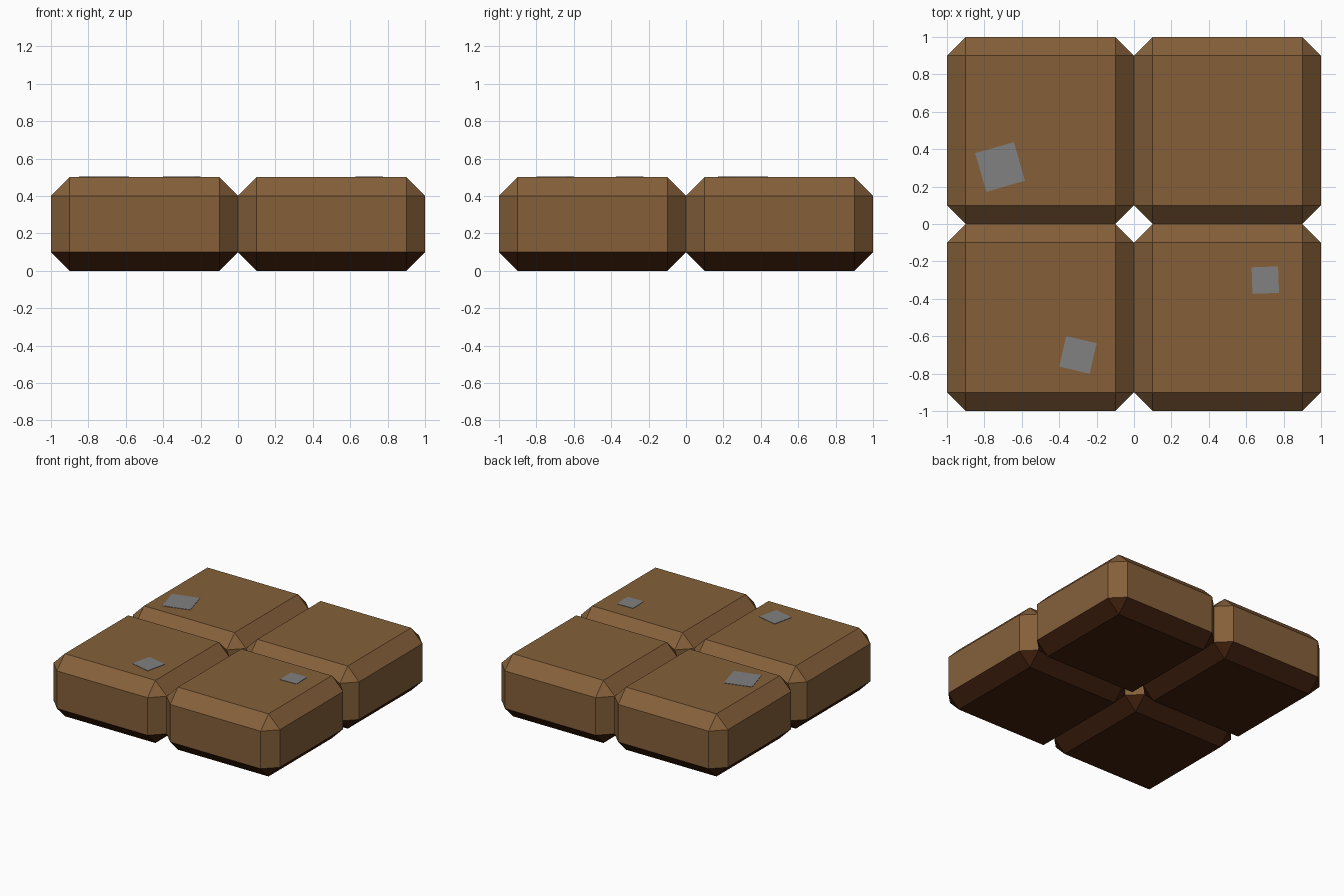
import bpy, bmesh, math
from mathutils import Matrix

if "Cube" in bpy.data.objects:
    bpy.data.objects.remove(bpy.data.objects["Cube"])


def material(name, rgb):
    m = bpy.data.materials.new(name)
    m.diffuse_color = (*rgb, 1)
    m.use_nodes = True
    m.node_tree.nodes["Principled BSDF"].inputs["Base Color"].default_value = m.diffuse_color
    return m


brown = material("earth brown", (0.235, 0.117, 0.042))
dark = material("dark underside brown", (0.052, 0.014, 0.004))
grey = material("stone grey", (0.22, 0.22, 0.22))


def box(name, center, size, mats, bevel=0.0, angle=0.0):
    bm = bmesh.new()
    bmesh.ops.create_cube(bm, size=1, matrix=Matrix.Diagonal((*size, 1)))
    if bevel:
        bmesh.ops.bevel(bm, geom=bm.edges[:], offset=bevel, segments=1,
                        profile=0.5, affect='EDGES')
    bm.normal_update()
    # downward facing faces take the second colour
    for f in bm.faces:
        f.material_index = 1 if len(mats) > 1 and f.normal.z < -0.1 else 0
    me = bpy.data.meshes.new(name)
    bm.to_mesh(me)
    bm.free()
    for m in mats:
        me.materials.append(m)
    ob = bpy.data.objects.new(name, me)
    ob.location = center
    ob.rotation_euler.z = math.radians(angle)
    bpy.context.collection.objects.link(ob)
    return ob


# Four chamfered ground blocks
for side, x in (("left", -0.5), ("right", 0.5)):
    for end, y in (("front", -0.5), ("back", 0.5)):
        box(f"ground_block_{end}_{side}", (x, y, 0.25), (1, 1, 0.5),
            (brown, dark), bevel=0.1)

# Flat stone patches on the tops: x, y, side, turn
patches = ((-0.716, 0.305, 0.215, 16), (-0.3, -0.7, 0.167, -13),
           (0.702, -0.3, 0.142, 2))
for i, (x, y, s, a) in enumerate(patches):
    box(f"stone_patch_{i + 1}", (x, y, 0.5), (s, s, 0.006), (grey,), angle=a)
